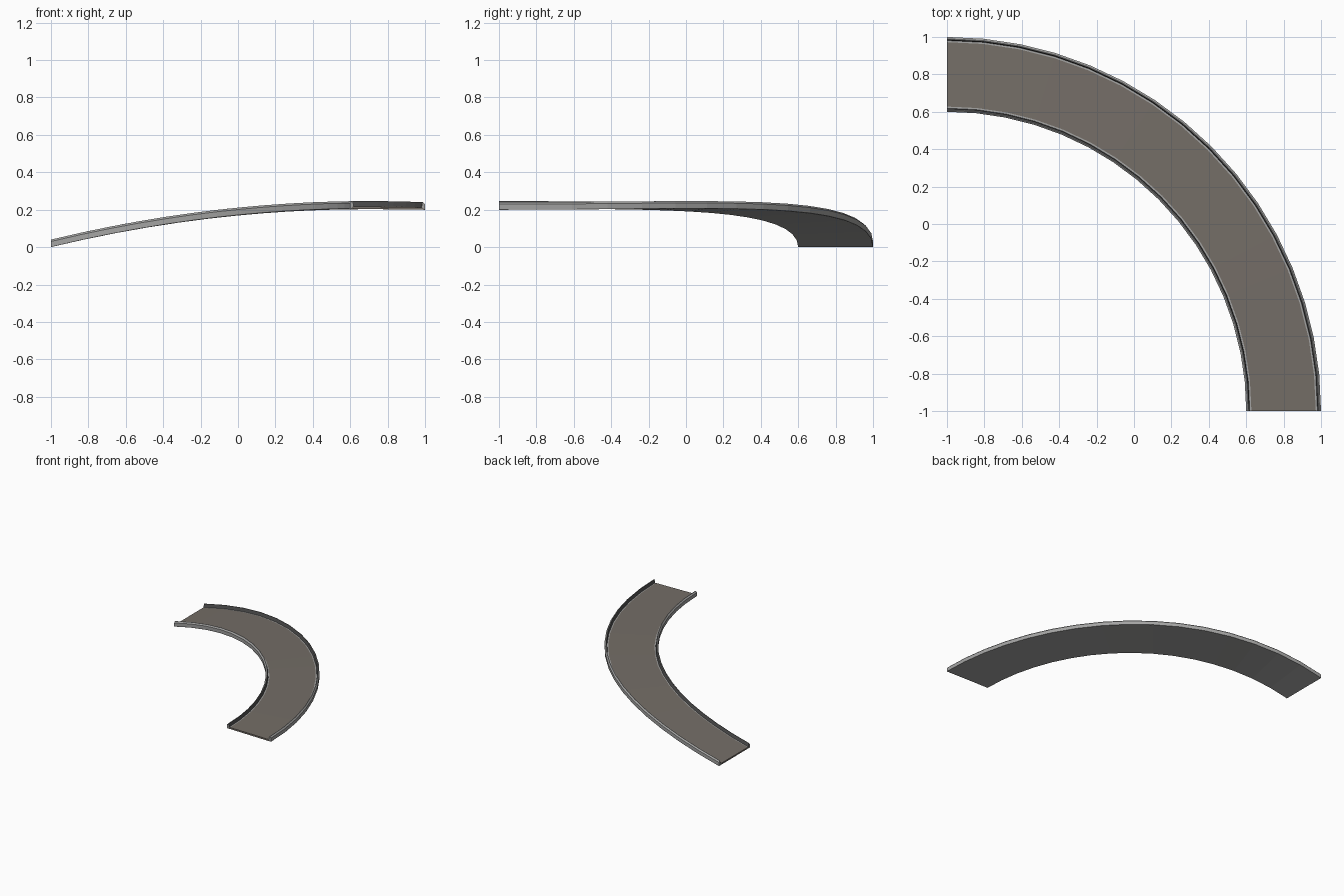
import bpy, bmesh, math

if "Cube" in bpy.data.objects:
    bpy.data.objects.remove(bpy.data.objects["Cube"])

def material(name, rgb):
    m = bpy.data.materials.new(name)
    m.diffuse_color = (*rgb, 1)
    m.use_nodes = True
    m.node_tree.nodes["Principled BSDF"].inputs["Base Color"].default_value = m.diffuse_color
    return m

ROAD = material("warm grey asphalt", (0.175, 0.155, 0.135))
GREY = material("light grey concrete", (0.37, 0.37, 0.365))
DARK = material("dark grey kerb lining", (0.09, 0.09, 0.09))
SEGMENTS = 16

def height(x):
    # parabolic climb along x, levelling out just before the end
    return 0.206 * (1 - ((0.7 - x) / 1.7) ** 2)

def sweep(name, profile, mats, rule=lambda i: 0):
    """Sweep a closed (radius, z) profile round the quarter turn."""
    bm = bmesh.new()
    rings = []
    for s in range(SEGMENTS + 1):
        a = s / SEGMENTS * math.pi / 2
        ring = []
        for r, z in profile:
            x = -1 + r * math.sin(a)
            ring.append(bm.verts.new((x, -1 + r * math.cos(a), z + height(x))))
        rings.append(ring)
    n = len(profile)
    for a, b in zip(rings, rings[1:]):
        for i in range(n):
            j = (i + 1) % n
            bm.faces.new((a[i], a[j], b[j], b[i])).material_index = rule(i)
    bm.faces.new(rings[0])
    bm.faces.new(rings[-1][::-1])
    bmesh.ops.recalc_face_normals(bm, faces=bm.faces)
    me = bpy.data.meshes.new(name)
    bm.to_mesh(me)
    bm.free()
    for m in mats:
        me.materials.append(m)
    bpy.context.collection.objects.link(bpy.data.objects.new(name, me))

# road deck: concrete underside and edge strips, asphalt between
sweep("road_deck", [(1.6, 0), (2.0, 0), (1.985, 0.012), (1.972, 0.012), (1.628, 0.012), (1.615, 0.012)],
      [ROAD, GREY], lambda i: 0 if i == 3 else 1)

# chamfered kerbs with dark inner wall, mirrored across the road centre line (radius 1.8)
kerb = [(0.20, 0.001), (0.20, 0.03), (0.19, 0.04), (0.186, 0.04), (0.181, 0.012), (0.181, 0.001)]
for name, side in (("outer_kerb", 1), ("inner_kerb", -1)):
    sweep(name, [(1.8 + side * r, z) for r, z in kerb], [GREY, DARK],
          lambda i: 1 if i == 3 else 0)
